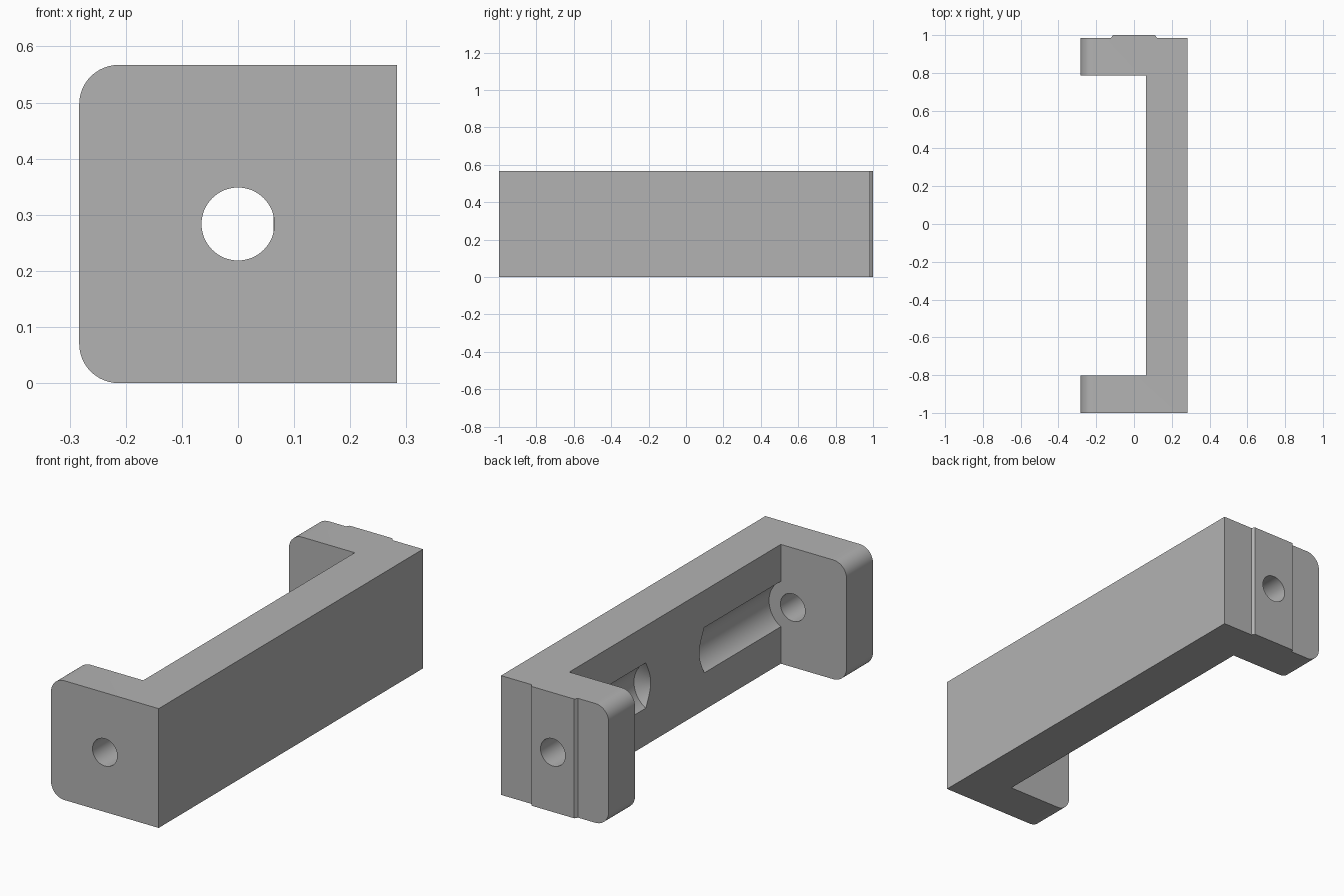
import bpy, bmesh, math
from mathutils import Matrix, Vector

cube = bpy.data.objects.get("Cube")
if cube:
    bpy.data.objects.remove(cube, do_unlink=True)

HALF, HEIGHT, WALL = 0.283, 0.567, 0.063
FRONT, BACK, PLATE = -1.0, 0.985, 0.198
MID_Y = (FRONT + BACK) / 2
IN_FRONT, IN_BACK = FRONT + PLATE, BACK - PLATE

grey = bpy.data.materials.new("plain grey")
grey.use_nodes = True
grey.diffuse_color = (0.45, 0.45, 0.45, 1)
grey.node_tree.nodes["Principled BSDF"].inputs["Base Color"].default_value = grey.diffuse_color


def add_object(name, bm):
    bmesh.ops.recalc_face_normals(bm, faces=bm.faces)
    mesh = bpy.data.meshes.new(name)
    bm.to_mesh(mesh)
    bm.free()
    mesh.materials.append(grey)
    obj = bpy.data.objects.new(name, mesh)
    bpy.context.collection.objects.link(obj)
    return obj


# Bracket: C-shaped plan with a shallow ridge on the back plate
plan = [(-HALF, FRONT), (HALF, FRONT), (HALF, BACK),
        (0.122, BACK), (0.112, 1.0), (-0.112, 1.0), (-0.122, BACK),
        (-HALF, BACK), (-HALF, IN_BACK), (WALL, IN_BACK),
        (WALL, IN_FRONT), (-HALF, IN_FRONT)]
bm = bmesh.new()
base = bm.faces.new([bm.verts.new((x, y, 0)) for x, y in plan])
top = bmesh.ops.extrude_face_region(bm, geom=[base])["geom"]
bmesh.ops.translate(bm, vec=(0, 0, HEIGHT),
                    verts=[v for v in top if isinstance(v, bmesh.types.BMVert)])
# Rounded free corners of both plates
corners = [e for e in bm.edges
           if all(abs(v.co.x + HALF) < 1e-4 for v in e.verts)
           and abs(e.verts[0].co.z - e.verts[1].co.z) < 1e-4]
bmesh.ops.bevel(bm, geom=corners, offset=0.07, segments=12, profile=0.5, affect='EDGES')
bracket = add_object("bracket", bm)


# Stepped drill: bolt hole, then a wider pocket with a conical tip
def drill(name, side):
    half = (BACK - FRONT) / 2
    profile = [(0, half + 0.1), (0.065, half + 0.1), (0.065, half - PLATE),
               (0.125, half - PLATE), (0.125, 0.22), (0, 0.145)]
    bm = bmesh.new()
    verts = [bm.verts.new((r, MID_Y + side * y, HEIGHT / 2)) for r, y in profile]
    edges = [bm.edges.new(pair) for pair in zip(verts, verts[1:])]
    bmesh.ops.spin(bm, geom=verts + edges, cent=(0, MID_Y, HEIGHT / 2),
                   axis=(0, 1, 0), angle=math.tau, steps=64, use_merge=False)
    bmesh.ops.remove_doubles(bm, verts=bm.verts, dist=1e-5)
    return add_object(name, bm)


bpy.ops.object.select_all(action='DESELECT')
bpy.context.view_layer.objects.active = bracket
bracket.select_set(True)
for name, side in (("front_drill", -1), ("back_drill", 1)):
    cutter = drill(name, side)
    cutter.hide_render = True
    cut = bracket.modifiers.new(name, 'BOOLEAN')
    cut.operation = 'DIFFERENCE'
    cut.solver = 'EXACT'
    cut.object = cutter
    bpy.ops.object.modifier_apply(modifier=cut.name)
    bpy.data.objects.remove(cutter, do_unlink=True)

bpy.ops.object.shade_smooth_by_angle(angle=math.radians(25))
